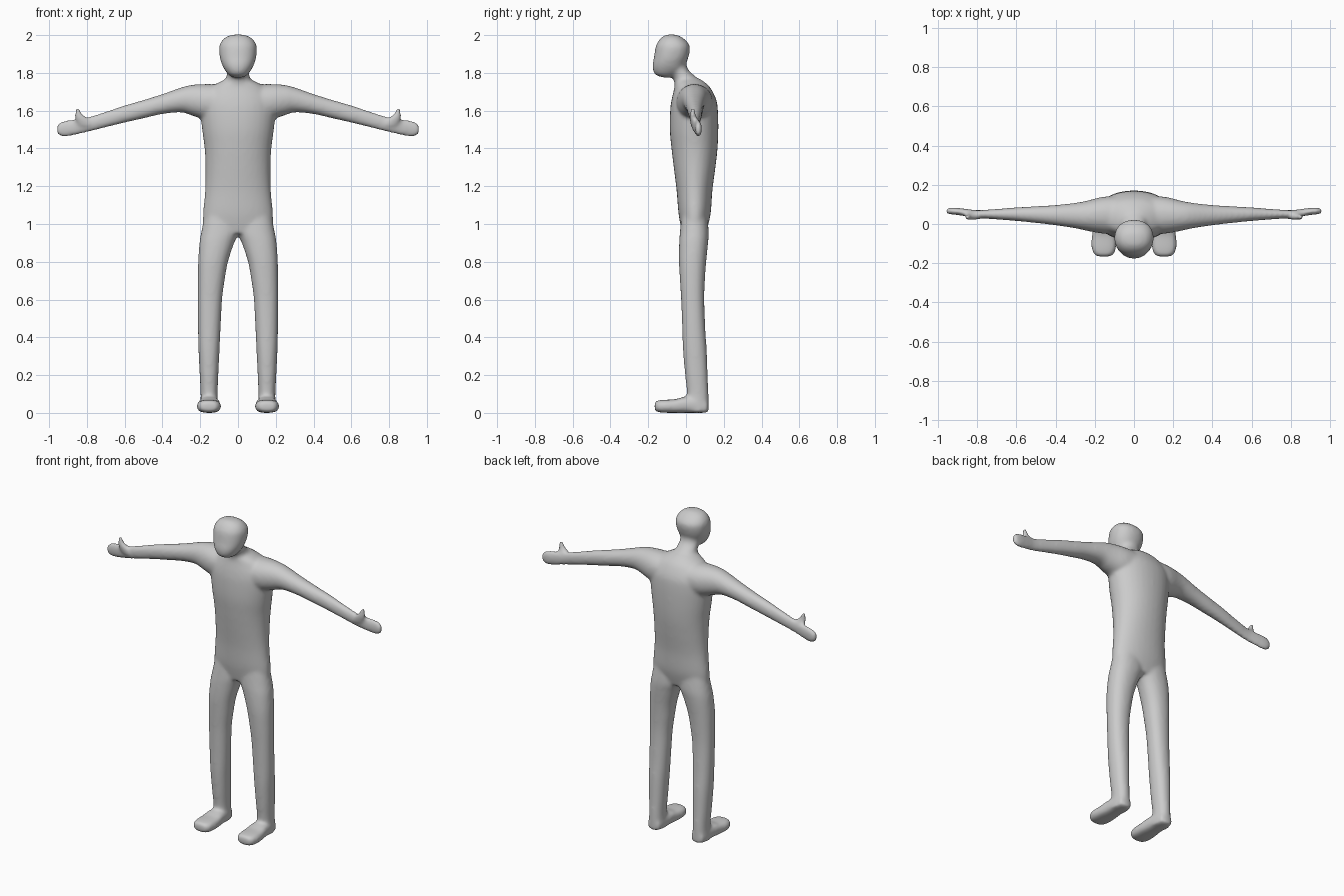
import bpy, bmesh
from math import sin, cos, pi, copysign

bm = bmesh.new()


def spline(rows, steps=4):
    """Smoothly interpolate rows of section values."""
    out = []
    for i in range(len(rows) - 1):
        a, b, c, d = (rows[max(i - 1, 0)], rows[i], rows[i + 1],
                      rows[min(i + 2, len(rows) - 1)])
        for s in range(steps):
            t = s / steps
            out.append([0.5 * (2 * q + (r - p) * t + (2 * p - 5 * q + 4 * r - w) * t * t
                               + (3 * q - p - 3 * r + w) * t ** 3)
                        for p, q, r, w in zip(a, b, c, d)])
    return out + [list(rows[-1])]


def loft(rows, axis, side=1, power=2.0, n=32):
    """Closed tube of oval sections; row = position, two centres, two radii."""
    rings = []
    for t, u, v, ru, rv in spline(rows):
        ring = []
        for k in range(n):
            c, s = cos(2 * pi * k / n), sin(2 * pi * k / n)
            p = [u + ru * copysign(abs(c) ** (2 / power), c),
                 v + rv * copysign(abs(s) ** (2 / power), s)]
            p.insert(axis, t)
            ring.append(bm.verts.new((p[0] * side, p[1], p[2])))
        rings.append(ring)
    for a, b in zip(rings, rings[1:]):
        for k in range(n):
            j = (k + 1) % n
            bm.faces.new((a[k], a[j], b[j], b[k]))
    bm.faces.new(rings[0])
    bm.faces.new(rings[-1])


def upright(rows, **kw):
    """Vertical loft on the centre line; row = z, front y, back y, half width."""
    loft([(z, 0, (f + b) / 2, w, (b - f) / 2) for z, f, b, w in rows], 2, **kw)


# Head
upright([(1.775, -.12, -.07, .025), (1.79, -.162, -.045, .05), (1.82, -.176, -.01, .073),
         (1.85, -.176, 0, .087), (1.88, -.17, .012, .096), (1.92, -.164, .021, .1),
         (1.95, -.157, .017, .097), (1.98, -.137, -.01, .077), (1.996, -.117, -.035, .05),
         (2.003, -.1, -.055, .02)], power=2.2)

# Neck
upright([(1.70, -.05, .11, .085), (1.75, -.062, .085, .075), (1.78, -.07, .052, .062),
         (1.82, -.09, .01, .06), (1.87, -.09, .0, .06)])

# Torso
upright([(.95, -.02, .105, .185), (1.05, -.039, .13, .186), (1.18, -.05, .14, .174),
         (1.3, -.065, .156, .172), (1.4, -.077, .167, .177), (1.5, -.086, .171, .19),
         (1.6, -.084, .169, .2), (1.66, -.076, .16, .195), (1.72, -.062, .13, .15),
         (1.75, -.058, .1, .1), (1.77, -.05, .07, .06)], power=2.1)

for side in (-1, 1):
    # Leg: z, inner x, outer x, front y, back y
    leg = [(.004, .105, .2, .0, .121), (.1, .108, .198, .005, .119), (.2, .104, .203, -.005, .115),
           (.33, .098, .209, -.016, .11), (.45, .092, .212, -.02, .102), (.6, .084, .213, -.026, .097),
           (.7, .071, .213, -.032, .1), (.8, .053, .211, -.037, .107), (.9, .02, .204, -.036, .117),
           (.96, -.006, .194, -.032, .12), (1.08, -.02, .17, -.02, .11)]
    loft([(z, (i + o) / 2, (f + b) / 2, (o - i) / 2, (b - f) / 2) for z, i, o, f, b in leg],
         2, side, 2.2)
    # Foot
    loft([(-.166, .154, .034, .03, .02), (-.155, .154, .035, .05, .029),
          (-.12, .154, .035, .063, .034), (-.06, .153, .036, .062, .036),
          (-.01, .152, .042, .056, .042), (.05, .152, .04, .05, .04),
          (.115, .152, .03, .04, .03)], 1, side, 2.8)
    # Arm and hand
    loft([(0, .045, 1.645, .1, .09), (.15, .045, 1.645, .095, .096), (.24, .042, 1.655, .077, .082),
          (.3, .043, 1.657, .065, .066), (.4, .045, 1.635, .052, .053), (.5, .048, 1.608, .043, .049),
          (.6, .05, 1.582, .035, .046), (.7, .05, 1.553, .027, .042), (.8, .051, 1.525, .02, .04),
          (.87, .06, 1.511, .019, .042), (.92, .066, 1.504, .018, .043),
          (.946, .066, 1.502, .016, .034), (.96, .066, 1.502, .01, .02)], 0, side, 2.1)
    # Thumb
    loft([(1.52, .80, .045, .05, .02), (1.56, .83, .038, .034, .019),
          (1.585, .845, .036, .018, .016), (1.612, .85, .036, .011, .012)], 2, side)

bmesh.ops.recalc_face_normals(bm, faces=bm.faces)
mesh = bpy.data.meshes.new("body")
bm.to_mesh(mesh)
bm.free()
body = bpy.data.objects.new("body", mesh)
bpy.context.collection.objects.link(body)

# Fuse the parts into one soft skin
fuse = body.modifiers.new("fuse", 'REMESH')
fuse.mode = 'VOXEL'
fuse.voxel_size = 0.009
fuse.use_smooth_shade = True
soften = body.modifiers.new("soften", 'SMOOTH')
soften.factor = 0.5
soften.iterations = 12
